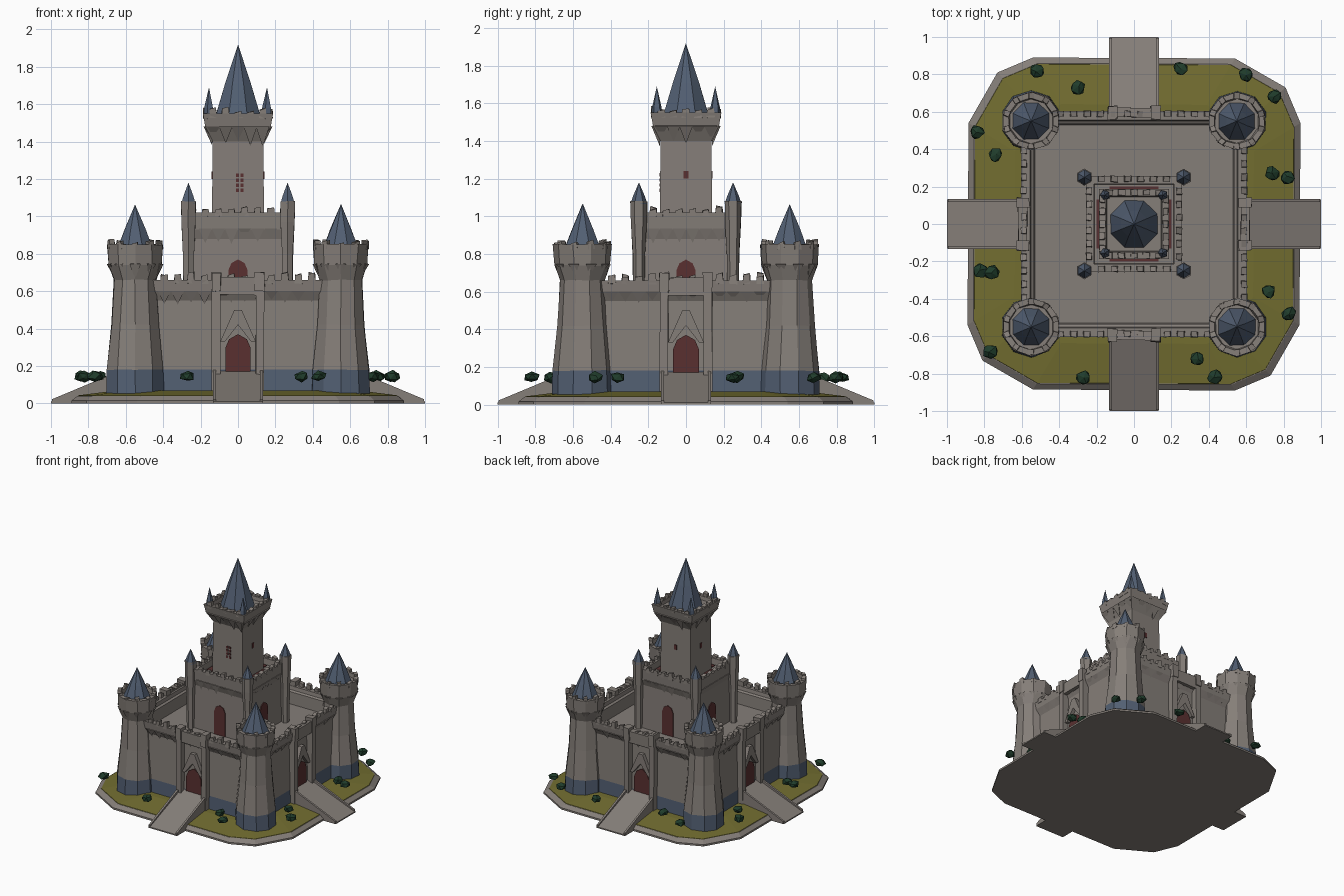
import bpy, bmesh, math, random
from mathutils import Matrix, Vector

random.seed(4)
cube = bpy.data.objects.get("Cube")
if cube:
    bpy.data.objects.remove(cube)


def material(name, rgb):
    m = bpy.data.materials.new(name)
    m.use_nodes = True
    m.diffuse_color = (*rgb, 1)
    bsdf = m.node_tree.nodes["Principled BSDF"]
    bsdf.inputs["Base Color"].default_value = (*rgb, 1)
    bsdf.inputs["Roughness"].default_value = 0.9
    return m


STONE = material("grey stone", (0.235, 0.21, 0.19))
SLATE = material("blue slate", (0.085, 0.115, 0.17))
RED = material("dark red wood", (0.10, 0.03, 0.03))
GRASS = material("olive grass", (0.17, 0.155, 0.03))
LEAF = material("dark green leaf", (0.014, 0.045, 0.024))


def finish(name, bm, *mats, band=None):
    """Turn a bmesh into an object; faces below the band height get the second material."""
    bmesh.ops.recalc_face_normals(bm, faces=bm.faces)
    if band:
        for f in bm.faces:
            if f.calc_center_median().z < band and abs(f.normal.z) < 0.5:
                f.material_index = 1
    me = bpy.data.meshes.new(name)
    bm.to_mesh(me)
    bm.free()
    for m in mats:
        me.materials.append(m)
    ob = bpy.data.objects.new(name, me)
    bpy.context.collection.objects.link(ob)
    return ob


def rough(amount):
    return Vector([random.uniform(-amount, amount) for _ in range(3)])


def lathe(bm, profile, sides, at=(0, 0), jitter=0.0):
    """Stack rings of (half width, height); zero width closes to a point."""
    k = math.sqrt(2) if sides == 4 else 1
    rings = []
    for r, z in profile:
        ring = []
        for i in range(sides if r else 1):
            a = (i + 0.5) * math.tau / sides
            p = Vector((at[0] + k * r * math.cos(a), at[1] + k * r * math.sin(a), z))
            ring.append(bm.verts.new(p + rough(jitter)))
        rings.append(ring)
    for a, b in zip(rings, rings[1:]):
        for i in range(sides):
            j = (i + 1) % sides
            if len(b) == 1:
                bm.faces.new((a[i], a[j], b[0]))
            else:
                bm.faces.new((a[i], a[j], b[j], b[i]))
    if len(rings[0]) > 1:
        bm.faces.new(rings[0][::-1])


def prism(bm, points, m, depth, jitter=0.0):
    """Extrude an outline in local x, z along local y."""
    a = [bm.verts.new(m @ Vector((x, 0, z)) + rough(jitter)) for x, z in points]
    b = [bm.verts.new(m @ Vector((x, depth, z)) + rough(jitter)) for x, z in points]
    bm.faces.new(a)
    bm.faces.new(b[::-1])
    for i in range(len(a)):
        j = (i + 1) % len(a)
        bm.faces.new((a[i], b[i], b[j], a[j]))


def rect(x0, x1, z0, z1):
    return [(x0, z0), (x1, z0), (x1, z1), (x0, z1)]


def arch(w, z0, z1):
    s = z1 - w * 1.1
    return [(-w, z0), (w, z0), (w, s), (w * 0.7, s + w * 0.7), (0, z1), (-w * 0.7, s + w * 0.7), (-w, s)]


def side(i, dist):
    """Local frame on one of the four sides: y points inward."""
    return Matrix.Rotation(i * math.pi / 2, 4, 'Z') @ Matrix.Translation((0, -dist, 0))


def square_frames(half, n, reach):
    return [side(i, half) @ Matrix.Translation((reach * (2 * (k + 0.5) / n - 1), 0, 0))
            for i in range(4) for k in range(n)]


def ring_frames(r, n, at):
    return [Matrix.Translation((*at, 0)) @ Matrix.Rotation(k * math.tau / n, 4, 'Z')
            @ Matrix.Translation((0, -r, 0)) for k in range(n)]


def battlement(bm, frames, w, z_top, rise, z_under, drop, inset):
    """Chipped merlons on top, pointed corbels below."""
    for m in frames:
        h = z_top + rise * random.uniform(0.5, 1.1)
        prism(bm, [(-w * .6, z_top - .02), (w * .6, z_top - .02), (w * .45, h), (-w * .5, h - .008)],
              m, 0.03, 0.003)
        d = drop * random.uniform(0.6, 1.2)
        pts = [(-w, 0, z_under), (w, 0, z_under), (0, inset + .01, z_under + .01), (0, inset, z_under - d)]
        v = [bm.verts.new(m @ Vector(p)) for p in pts]
        for f in ((0, 1, 2), (0, 1, 3), (1, 2, 3), (2, 0, 3)):
            bm.faces.new([v[i] for i in f])


# Ground slab and lawn: squares with cut corners
def slab(name, levels, mat):
    bm = bmesh.new()
    rings = []
    for s, z in levels:
        ring = []
        for i in range(4):
            r = Matrix.Rotation(i * math.pi / 2, 3, 'Z')
            for x, y in ((0.885, -0.54), (0.89, 0.54), (0.81, 0.73)):
                ring.append(bm.verts.new(r @ Vector((x * s, y * s, z))))
        rings.append(ring)
    for a, b in zip(rings, rings[1:]):
        for i in range(12):
            j = (i + 1) % 12
            bm.faces.new((a[i], a[j], b[j], b[i]))
    bm.faces.new(rings[0])
    bm.faces.new(rings[-1])
    finish(name, bm, mat)


slab("ground_slab", [(1, 0), (1, 0.015), (0.965, 0.04)], STONE)
slab("lawn", [(0.965, 0.03), (0.96, 0.043), (0.72, 0.07)], GRASS)

# Curtain wall with a raised courtyard
bm = bmesh.new()
lathe(bm, [(.585, .03), (.58, .18), (.572, .55), (.598, .6), (.605, .66), (.555, .66), (.55, .63),
           (.535, .62), (.53, .52), (0, .52)], 4)
finish("curtain_wall", bm, STONE, SLATE, band=0.18)
bm = bmesh.new()
battlement(bm, square_frames(.604, 12, .43), .035, .66, .04, .6, .06, .03)
finish("curtain_battlement", bm, STONE)

# Gatehouses, doors and ramps on the four sides
gates, doors, ramps, gables = (bmesh.new() for _ in range(4))
for i in range(4):
    for s in (-1, 1):
        prism(gates, rect(*sorted((s * .095, s * .14)), .03, .61), side(i, .625), .06, .003)
        prism(gates, rect(*sorted((s * .09, s * .14)), .6, .70), side(i, .63), .07, .004)
        # Ramp kerbs
        m = side(i, 0) @ Matrix.Translation((s * .125 - .008, 0, 0)) @ Matrix.Rotation(-math.pi / 2, 4, 'Z')
        prism(ramps, [(.995, 0), (.995, .022), (.6, .187), (.6, 0)], m, .016)
    prism(gates, rect(-.1, .1, .58, .675), side(i, .62), .05, .003)
    prism(gables, [(-.095, .33), (-.07, .33), (0, .42), (.07, .33), (.095, .33), (.02, .5), (-.02, .5)],
          side(i, .605), .03)
    prism(doors, arch(.068, .165, .37), side(i, .589), .009)
    prism(ramps, [(1, 0), (1, .01), (.575, .175), (.575, 0)],
          side(i, 0) @ Matrix.Translation((-.13, 0, 0)) @ Matrix.Rotation(-math.pi / 2, 4, 'Z'), .26)
    # Keep doors
    prism(doors, arch(.05, .52, .77), side(i, .244), .009)
finish("gatehouses", gates, STONE)
finish("gate_gables", gables, STONE)
finish("arched_doors", doors, RED)
finish("ramps", ramps, STONE)

# Corner towers
towers, crowns, roofs = (bmesh.new() for _ in range(3))
for x in (-.55, .55):
    for y in (-.55, .55):
        lathe(towers, [(.163, .03), (.158, .18), (.132, .42), (.118, .66), (.148, .74), (.156, .85),
                       (.125, .85), (.12, .82), (0, .82)], 10, (x, y), .003)
        battlement(crowns, ring_frames(.15, 10, (x, y)), .03, .845, .03, .745, .07, .03)
        lathe(roofs, [(.105, .82), (.06, .93), (0, 1.065)], 8, (x, y), .002)
finish("corner_towers", towers, STONE, SLATE, band=0.18)
finish("corner_tower_battlements", crowns, STONE)
finish("corner_tower_roofs", roofs, SLATE)

# Keep with four corner turrets
bm = bmesh.new()
lathe(bm, [(.24, .5), (.235, .88), (.252, .93), (.256, 1.02), (.215, 1.02), (.21, .97), (0, .97)], 4)
finish("keep", bm, STONE)
bm = bmesh.new()
battlement(bm, square_frames(.256, 6, .21), .035, 1.02, .035, .935, .07, .02)
finish("keep_battlement", bm, STONE)
turrets, roofs = bmesh.new(), bmesh.new()
for x in (-.265, .265):
    for y in (-.25, .25):
        lathe(turrets, [(.03, .51), (.033, .8), (.043, .97), (.045, 1.08), (0, 1.08)], 6, (x, y), .002)
        lathe(roofs, [(.045, 1.065), (.03, 1.11), (0, 1.18)], 6, (x, y))
finish("keep_turrets", turrets, STONE)
finish("keep_turret_roofs", roofs, SLATE)

# Upper tower, its trim, windows and spires
bm = bmesh.new()
lathe(bm, [(.14, .95), (.135, 1.4), (.175, 1.48), (.188, 1.55), (.15, 1.55), (.145, 1.52), (0, 1.52)], 4)
finish("upper_tower", bm, STONE)
bm = bmesh.new()
battlement(bm, square_frames(.184, 5, .165), .036, 1.545, .035, 1.48, .09, .045)
finish("upper_battlement", bm, STONE)
bm = bmesh.new()
for i in range(4):
    prism(bm, rect(-.13, .13, .968, .976), side(i, .2), .055)
finish("red_roof_trim", bm, RED)
bm = bmesh.new()
for c in range(2):
    for r in range(4):
        x, z = -.01 + c * .024, 1.13 + r * .027
        prism(bm, rect(x, x + .016, z, z + .018), side(0, .142), .008)
for i in (1, 2, 3):
    prism(bm, rect(-.012, .012, 1.2, 1.24), side(i, .142), .008)
finish("upper_windows", bm, RED)
bm = bmesh.new()
lathe(bm, [(.135, 1.52), (.075, 1.71), (0, 1.92)], 8, jitter=.001)
for x in (-.155, .155):
    for y in (-.155, .155):
        lathe(bm, [(.03, 1.52), (.026, 1.58), (0, 1.69)], 5, (x, y))
finish("upper_spires", bm, SLATE)

# Bushes
bm = bmesh.new()
for x, y in ((-.52, .82), (-.3, .73), (-.84, .49), (-.74, .37), (.25, .83), (.6, .8), (.75, .68),
             (.74, .27), (.82, .25), (.72, -.36), (.83, -.48), (.34, -.72), (.43, -.82),
             (-.27, -.82), (-.77, -.68), (-.82, -.25), (-.76, -.26)):
    m = Matrix.Translation((x, y, .145)) @ Matrix.Rotation(x * 9, 4, 'Z') @ Matrix.Diagonal((1, 1, .7, 1))
    new = bmesh.ops.create_icosphere(bm, subdivisions=1, radius=.042, matrix=m)
    for v in new["verts"]:
        v.co += rough(.006)
finish("bushes", bm, LEAF)
